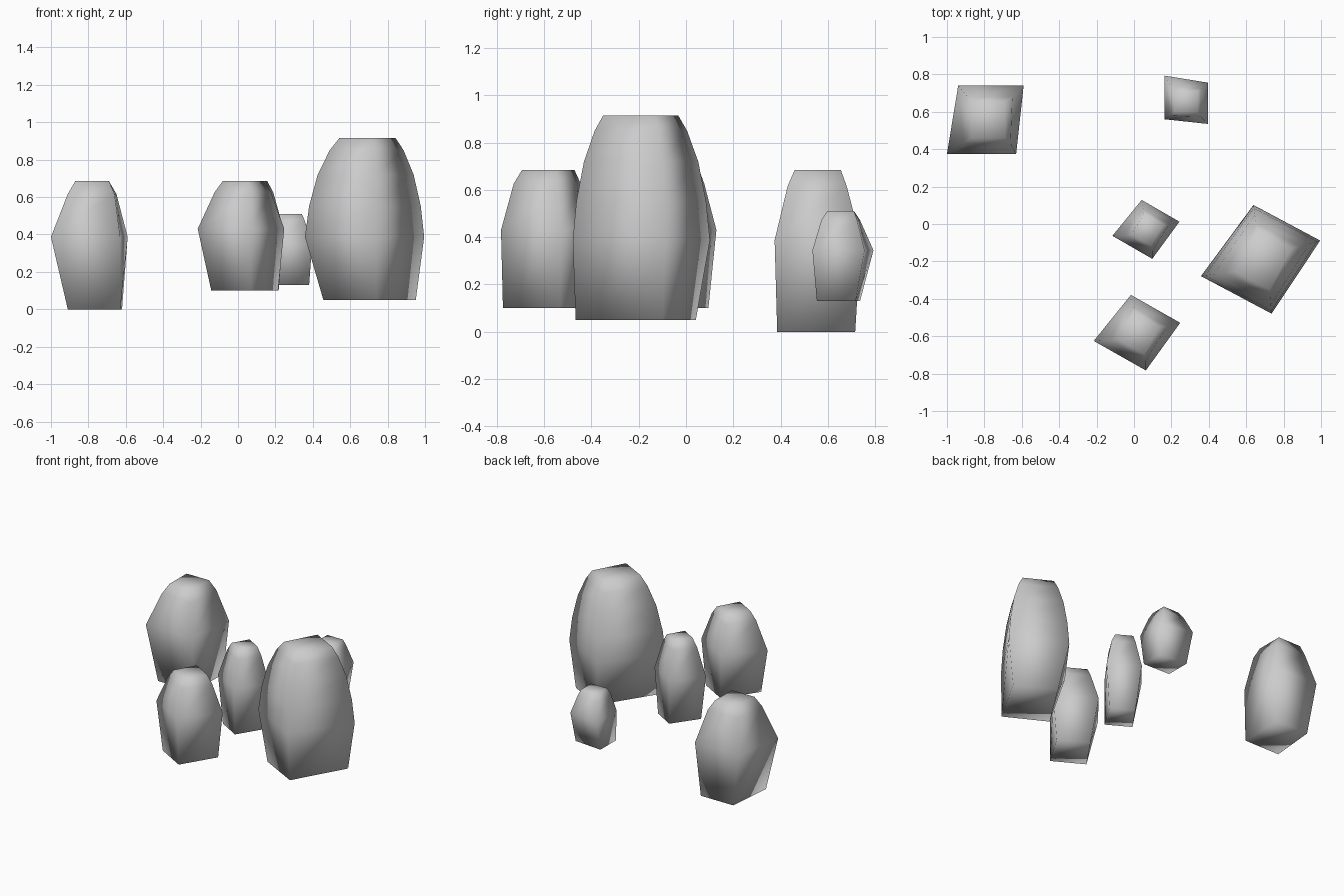
import bpy, bmesh
from math import radians
from mathutils import Matrix, Vector

if "Cube" in bpy.data.objects:
    bpy.data.objects.remove(bpy.data.objects["Cube"])

# Four-cornered cross-sections of one stone (front-left, front-right, back-right, back-left)
BASE = [(-.12, -.17), (.16, -.17), (.17, .16), (-.09, .16)]
MID = [(-.21, -.181), (.16, -.181), (.20, .184), (-.15, .184)]
SHOULDER = [(-.12, -.126), (.13, -.126), (.14, .124), (-.10, .124)]
TOP = [(-.08, -.096), (.10, -.096), (.10, .099), (-.08, .099)]


def blend(a, b, t):
    return [tuple(Vector(p).lerp(Vector(q), t)) for p, q in zip(a, b)]


# (height fraction, section) lists: plain stone and rounder tall stone
PLAIN = [(0, BASE), (.565, MID), (.9, SHOULDER), (1, TOP)]
ROUND = [(0, BASE), (.39, MID), (.58, blend(MID, TOP, .12)),
         (.775, blend(MID, TOP, .37)), (.925, blend(MID, TOP, .72)), (1, TOP)]


def stone(name, sections, centre, z0, z1, angle, sx, sy):
    bm = bmesh.new()
    m = (Matrix.Translation((centre[0], centre[1], z0))
         @ Matrix.Rotation(radians(angle), 4, 'Z')
         @ Matrix.Diagonal((sx, sy, z1 - z0, 1)))
    rings = [[bm.verts.new(m @ Vector((x, y, z))) for x, y in pts]
             for z, pts in sections]
    for lo, hi in zip(rings, rings[1:]):
        for i in range(4):
            j = (i + 1) % 4
            bm.faces.new((lo[i], lo[j], hi[j], hi[i]))
    bm.faces.new(rings[0][::-1])
    bm.faces.new(rings[-1])
    for f in bm.faces:
        f.smooth = True
    me = bpy.data.meshes.new(name)
    bm.to_mesh(me)
    bm.free()
    bpy.context.collection.objects.link(bpy.data.objects.new(name, me))


# The group of five stones
stone("left_stone", PLAIN, (-.79, .556), 0, .685, 0, 1, 1)
stone("front_stone", PLAIN, (.019, -.58), .10, .685, -29.5, .865, .855)
stone("slender_stone", PLAIN, (.066, -.028), .10, .685, -30, .665, .67)
stone("large_stone", ROUND, (.681, -.188), .05, .915, -28, 1.155, 1.28)
stone("small_stone", PLAIN, (.278, .661), .13, .51, -90, .63, .64)
